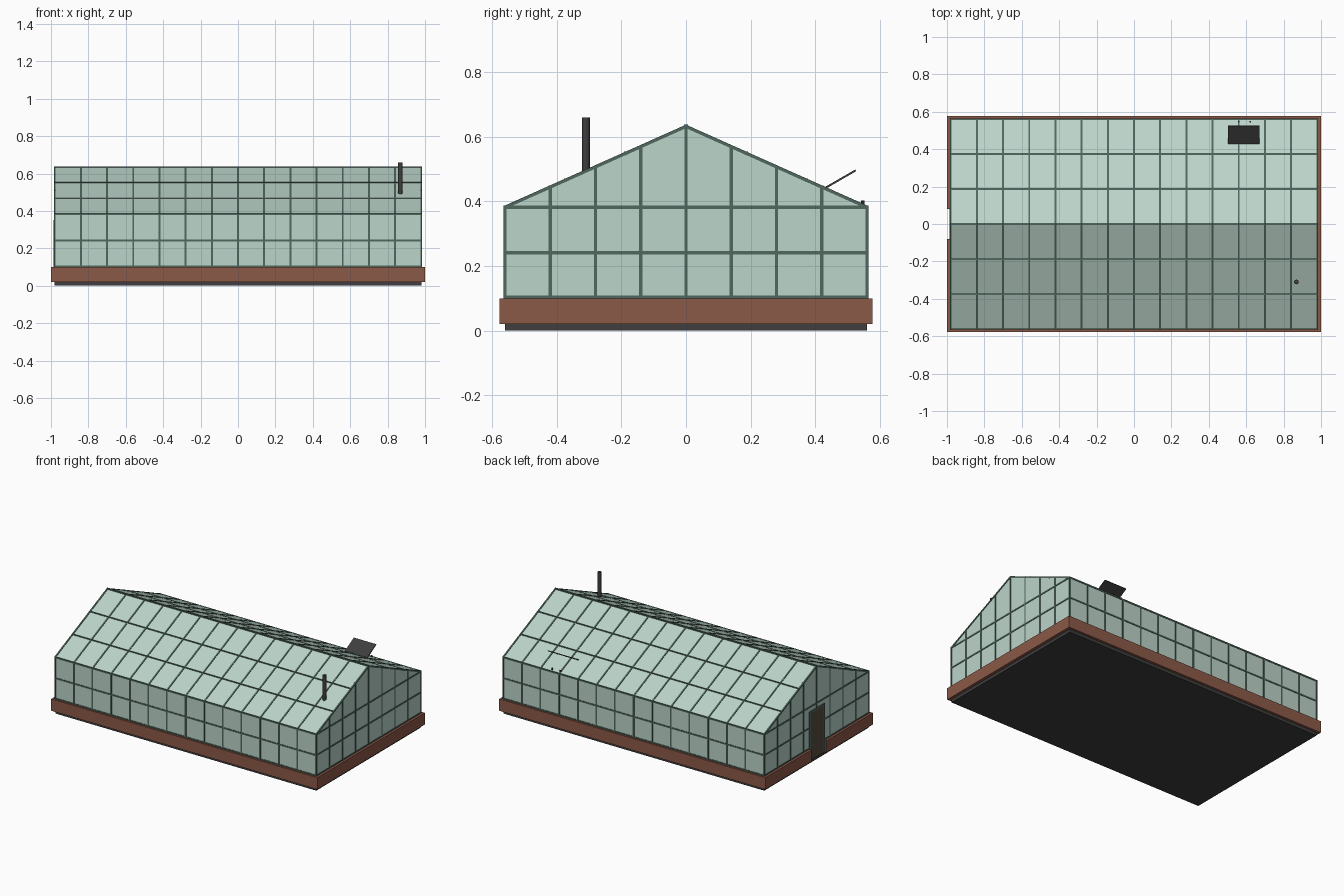
import bpy, bmesh, math
from mathutils import Vector, Matrix

if "Cube" in bpy.data.objects:
    bpy.data.objects.remove(bpy.data.objects["Cube"])

X, Y, EAVE, RIDGE, SILL, BAY = 0.98, 0.56, 0.382, 0.632, 0.10, 0.14
DOOR_W, DOOR_TOP = 0.08, 0.345


def material(name, rgb):
    m = bpy.data.materials.new(name)
    m.diffuse_color = (*rgb, 1)
    m.use_nodes = True
    m.node_tree.nodes["Principled BSDF"].inputs["Base Color"].default_value = m.diffuse_color
    return m


GLASS = material("pale_glass", (0.50, 0.66, 0.59))
FRAME = material("green_frame", (0.08, 0.14, 0.11))
BRICK = material("brick", (0.26, 0.10, 0.065))
DARK = material("dark_metal", (0.05, 0.048, 0.048))
WOOD = material("dark_wood", (0.10, 0.07, 0.05))


def make(name, bm, mat):
    bmesh.ops.recalc_face_normals(bm, faces=bm.faces)
    me = bpy.data.meshes.new(name)
    bm.to_mesh(me)
    bm.free()
    me.materials.append(mat)
    ob = bpy.data.objects.new(name, me)
    bpy.context.collection.objects.link(ob)
    return ob


def boxes(name, spans, mat):
    bm = bmesh.new()
    for lo, hi in spans:
        lo, hi = Vector(lo), Vector(hi)
        bmesh.ops.create_cube(bm, size=1, matrix=Matrix.Translation((lo + hi) / 2)
                              @ Matrix.Diagonal((*(hi - lo), 1)))
    return make(name, bm, mat)


def bars(name, segments, mat=FRAME, w=0.010):
    # square glazing bars between pairs of points
    bm = bmesh.new()
    for a, b in segments:
        a, b = Vector(a), Vector(b)
        d = (b - a).normalized()
        side = Vector((0, 1, 0)) if abs(d.x) > 0.9 else Vector((1, 0, 0))
        rot = Matrix((side, d.cross(side), d)).transposed().to_4x4()
        bmesh.ops.create_cube(bm, size=1, matrix=Matrix.Translation((a + b) / 2) @ rot
                              @ Matrix.Diagonal((w, w, (b - a).length + w * 0.8, 1)))
    return make(name, bm, mat)


def pane(name, outline, thickness=0.004):
    bm = bmesh.new()
    bm.faces.new([bm.verts.new(p) for p in outline])
    ob = make(name, bm, GLASS)
    mod = ob.modifiers.new("thickness", "SOLIDIFY")
    mod.thickness = thickness
    mod.offset = 0
    return ob


def cylinder(name, base, top, r, sides, mat):
    bm = bmesh.new()
    bmesh.ops.create_cone(bm, cap_ends=True, segments=sides, radius1=r, radius2=r, depth=top - base[2],
                          matrix=Matrix.Translation((base[0], base[1], (base[2] + top) / 2)))
    ob = make(name, bm, mat)
    for p in ob.data.polygons:
        p.use_smooth = abs(p.normal.z) < 0.5
    ob.data.set_sharp_from_angle(angle=math.radians(40))
    return ob


def roof_z(y):
    return RIDGE - (RIDGE - EAVE) * abs(y) / Y


# floor slab and brick plinth with a doorway gap on the left end
boxes("floor_slab", [((-X, -Y, 0), (X, Y, 0.022))], DARK)
B, T = 0.577, 0.045
boxes("brick_plinth", [
    ((-1, -B, 0.02), (1, -B + T, SILL)),
    ((-1, B - T, 0.02), (1, B, SILL)),
    ((1 - T, -B + T, 0.02), (1, B - T, SILL)),
    ((-1, -B + T, 0.02), (-1 + T, -DOOR_W, SILL)),
    ((-1, DOOR_W, 0.02), (-1 + T, B - T, SILL))], BRICK)

# long walls and roof slopes
columns = [-X + BAY * i for i in range(15)]
for s, side in ((-1, "front"), (1, "back")):
    y = s * Y
    pane(side + "_glass", [(-X, y, SILL), (X, y, SILL), (X, y, EAVE), (-X, y, EAVE)])
    pane(side + "_roof_glass", [(-X, y, EAVE), (X, y, EAVE), (X, 0, RIDGE), (-X, 0, RIDGE)])
    bars(side + "_wall_bars",
         [((x, y, SILL), (x, y, EAVE)) for x in columns]
         + [((-X, y, z), (X, y, z)) for z in (SILL + 0.003, 0.241, EAVE)])
    bars(side + "_rafters", [((x, y, EAVE), (x, 0, RIDGE)) for x in columns])
    bars(side + "_purlins",
         [((-X, y * f, roof_z(y * f)), (X, y * f, roof_z(y * f))) for f in (1 / 3, 2 / 3)])
bars("ridge_bar", [((-X, 0, RIDGE), (X, 0, RIDGE))], w=0.012)

# gable ends
for s, side in ((-1, "left"), (1, "right")):
    x = s * X
    base = [(x, -Y, SILL), (x, Y, SILL)]
    if s < 0:
        base = [(x, -Y, SILL), (x, -DOOR_W, SILL), (x, -DOOR_W, DOOR_TOP),
                (x, DOOR_W, DOOR_TOP), (x, DOOR_W, SILL), (x, Y, SILL)]
    pane(side + "_gable_glass", base + [(x, Y, EAVE), (x, 0, RIDGE), (x, -Y, EAVE)])
    segs = [((x, -Y, EAVE), (x, Y, EAVE))]
    for i in range(-3, 4):
        z0 = DOOR_TOP if s < 0 and i == 0 else SILL
        segs.append(((x, i * BAY, z0), (x, i * BAY, roof_z(i * BAY))))
    for z in (SILL + 0.003, 0.241):
        if s < 0:
            segs += [((x, -Y, z), (x, -DOOR_W, z)), ((x, DOOR_W, z), (x, Y, z))]
        else:
            segs.append(((x, -Y, z), (x, Y, z)))
    bars(side + "_gable_bars", segs)

# door in the left end
boxes("door", [((-0.985, -DOOR_W, 0.02), (-0.965, DOOR_W, DOOR_TOP))], WOOD)
bars("door_frame", [((-X, -0.075, 0.026), (-X, -0.075, DOOR_TOP)),
                    ((-X, 0.075, 0.026), (-X, 0.075, DOOR_TOP)),
                    ((-X, -0.075, DOOR_TOP), (-X, 0.075, DOOR_TOP))], w=0.014)

# propped roof vent, its pegs, and the flue
vent = boxes("roof_vent", [((-0.084, 0, -0.003), (0.084, 0.11, 0.003))], DARK)
vent.location = (0.587, 0.43, 0.441)
vent.rotation_euler.x = math.radians(30)
for i, x in enumerate((0.56, 0.622)):
    cylinder(f"vent_peg_{i + 1}", (x, 0.547, 0.375), 0.402, 0.005, 8, DARK)
cylinder("flue", (0.868, -0.31, 0.47), 0.66, 0.0125, 16, DARK)
